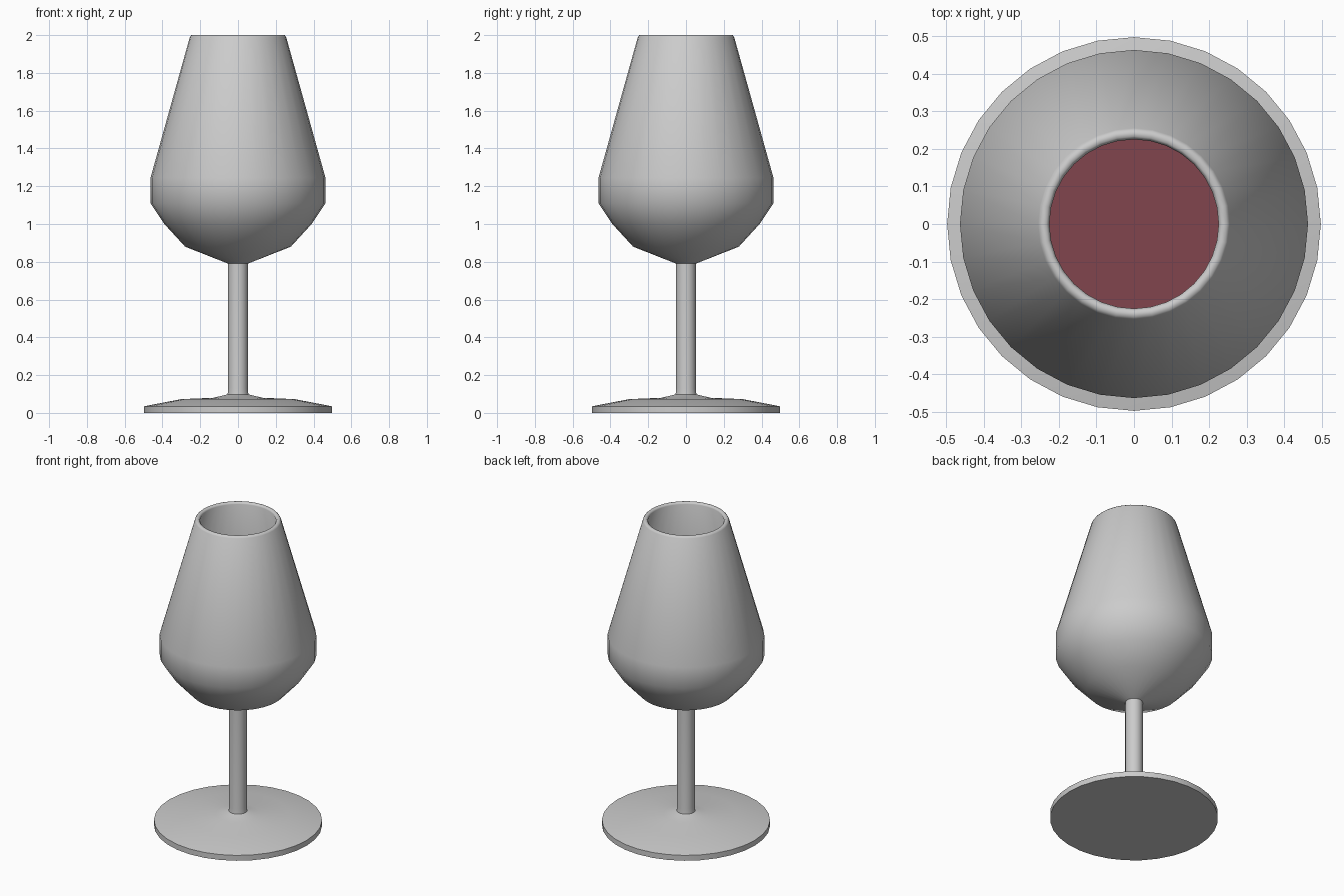
import bpy, bmesh, math

if "Cube" in bpy.data.objects:
    bpy.data.objects.remove(bpy.data.objects["Cube"])

SIDES = 32

def lathe(name, profile, angle):
    """Revolve (radius, z) points; open ends off the axis are capped with n-gons."""
    bm = bmesh.new()
    rings = []
    for r, z in profile:
        rings.append([bm.verts.new((r * math.cos(2 * math.pi * i / SIDES),
                                    r * math.sin(2 * math.pi * i / SIDES), z))
                      for i in range(SIDES)])
    for a, b in zip(rings, rings[1:]):
        for i in range(SIDES):
            j = (i + 1) % SIDES
            bm.faces.new((a[i], a[j], b[j], b[i]))
    bm.faces.new(rings[0][::-1])
    bm.faces.new(rings[-1])
    bmesh.ops.recalc_face_normals(bm, faces=bm.faces)
    mesh = bpy.data.meshes.new(name)
    bm.to_mesh(mesh)
    bm.free()
    ob = bpy.data.objects.new(name, mesh)
    bpy.context.collection.objects.link(ob)
    bpy.ops.object.select_all(action='DESELECT')
    ob.select_set(True)
    bpy.context.view_layer.objects.active = ob
    bpy.ops.object.shade_smooth_by_angle(angle=math.radians(angle))
    return ob

# Glass: foot, stem, bowl outside, rim, bowl inside
lathe("wine_glass", [
    (0.497, 0), (0.497, 0.035), (0.30, 0.073), (0.13, 0.08), (0.055, 0.098),
    (0.052, 0.13), (0.052, 0.79), (0.28, 0.88), (0.39, 1.0), (0.463, 1.11), (0.463, 1.245),
    (0.255, 1.99), (0.247, 2.0), (0.233, 2.0), (0.225, 1.99),
    (0.433, 1.24), (0.433, 1.12), (0.365, 1.02), (0.265, 0.91), (0.05, 0.825)], 60)

# Wine filling the lower bowl
wine = lathe("wine", [
    (0.045, 0.83), (0.262, 0.915), (0.361, 1.022), (0.429, 1.122), (0.429, 1.235)], 40)
mat = bpy.data.materials.new("red_wine")
mat.diffuse_color = (0.22, 0.06, 0.075, 1)
mat.use_nodes = True
mat.node_tree.nodes["Principled BSDF"].inputs["Base Color"].default_value = mat.diffuse_color
wine.data.materials.append(mat)
